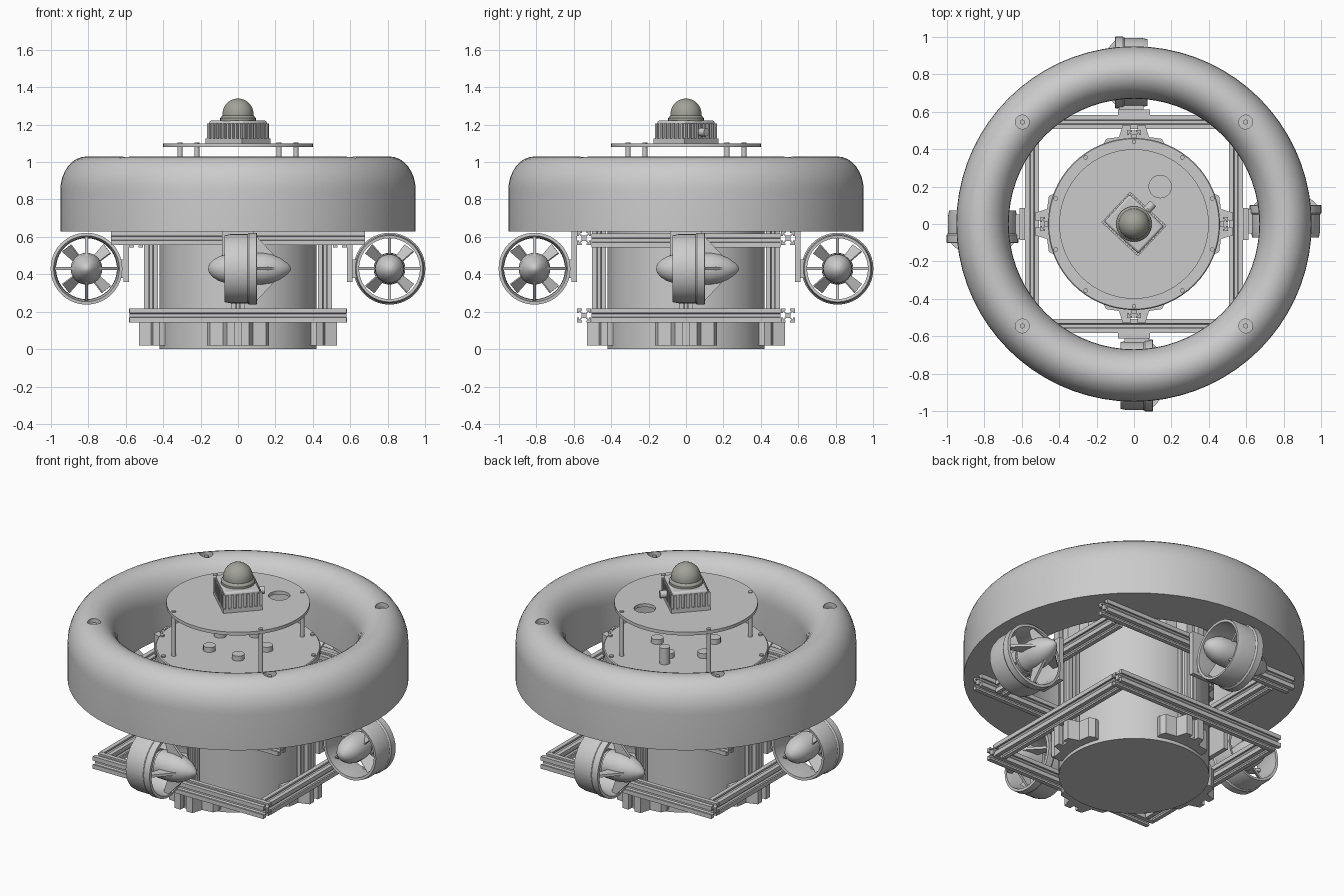
import bpy, bmesh
from math import pi, sin, cos, radians
from mathutils import Matrix, Vector

if "Cube" in bpy.data.objects:
    bpy.data.objects.remove(bpy.data.objects["Cube"])

I = Matrix.Identity(4)
T = lambda x, y, z: Matrix.Translation((x, y, z))
R = lambda deg, axis: Matrix.Rotation(radians(deg), 4, axis)


def finish(name, bm, M):
    bmesh.ops.recalc_face_normals(bm, faces=bm.faces)
    bm.transform(M)
    me = bpy.data.meshes.new(name)
    bm.to_mesh(me)
    bm.free()
    ob = bpy.data.objects.new(name, me)
    bpy.context.collection.objects.link(ob)
    return ob


def prism(name, pts, z0, z1, M=I):
    bm = bmesh.new()
    f = bm.faces.new([bm.verts.new((x, y, z0)) for x, y in pts])
    ext = bmesh.ops.extrude_face_region(bm, geom=[f])
    vs = [v for v in ext["geom"] if isinstance(v, bmesh.types.BMVert)]
    bmesh.ops.translate(bm, verts=vs, vec=(0, 0, z1 - z0))
    return finish(name, bm, M)


def box(name, x, y, z, M=I):
    return prism(name, [(x[0], y[0]), (x[1], y[0]), (x[1], y[1]), (x[0], y[1])], z[0], z[1], M)


def lathe(name, prof, M=I, segs=48, closed=False):
    """Revolve (radius, height) points about z; open profiles begin and end on the axis."""
    bm = bmesh.new()
    rings = []
    for r, z in prof:
        n = 1 if r < 1e-6 else segs
        rings.append([bm.verts.new((r * cos(2 * pi * i / segs), r * sin(2 * pi * i / segs), z)) for i in range(n)])
    pairs = list(zip(rings, rings[1:])) + ([(rings[-1], rings[0])] if closed else [])
    for a, b in pairs:
        for i in range(segs):
            j = (i + 1) % segs
            quad = [a[i % len(a)], a[j % len(a)], b[j % len(b)], b[i % len(b)]]
            bm.faces.new(list(dict.fromkeys(quad)))
    return finish(name, bm, M)


def rod(name, r, z0, z1, M=I, segs=16):
    return lathe(name, [(0, z0), (r, z0), (r, z1), (0, z1)], M, segs)


def around(ob, n=4):
    for k in range(1, n):
        c = ob.copy()
        c.rotation_euler.z = 2 * pi * k / n
        bpy.context.collection.objects.link(c)


def cut(ob, cutters):
    for c in cutters:
        m = ob.modifiers.new("cut", "BOOLEAN")
        m.operation, m.solver, m.object = "DIFFERENCE", "EXACT", c
    dg = bpy.context.evaluated_depsgraph_get()
    me = bpy.data.meshes.new_from_object(ob.evaluated_get(dg))
    ob.modifiers.clear()
    ob.data = me
    for c in cutters:
        bpy.data.objects.remove(c)


# Float ring: straight skirt, domed top, four bolt recesses
arc = [(0.81 + 0.14 * cos(a), 0.85 + 0.18 * sin(a)) for a in [pi * i / 16 for i in range(17)]]
ring = lathe("float_ring", [(0.95, 0.63)] + arc + [(0.67, 0.63)], segs=72, closed=True)
spots = [(sx * 0.597, sy * 0.545) for sx in (1, -1) for sy in (1, -1)]
cut(ring, [rod("recess_cutter", 0.038, 0.99, 1.1, T(x, y, 0), 12) for x, y in spots])
for x, y in spots:
    rod("float_bolt", 0.014, 0.98, 1.015, T(x, y, 0), 8)

# Central hull, lid flange and lid fittings
rod("hull", 0.42, 0, 0.8, segs=64)
lathe("lid", [(0, 0.79), (0.46, 0.79), (0.46, 0.825), (0.455, 0.83), (0, 0.83)], segs=64)
around(rod("lid_bolt", 0.012, 0.82, 0.84, R(18, 'Z') @ T(0.44, 0, 0), 8), 10)
rod("lid_pipe", 0.03, 0.83, 0.93, T(-0.03, 0.25, 0))
around(rod("lid_connector", 0.035, 0.83, 0.86, T(0.16, 0.05, 0)), 5)

# Top plate on four standoffs, with a cable hole
plate = rod("top_plate", 0.40, 1.08, 1.10, segs=64)
cut(plate, [rod("hole_cutter", 0.06, 1.0, 1.2, T(0.14, 0.2, 0), 32)])
around(rod("standoff", 0.013, 0.83, 1.105, T(0.31, -0.22, 0)))

# Slotted frame bars
h = 0.0375
side = [(h, -h), (h, -.012), (.027, -.012), (.027, -.022), (.014, -.009),
        (.014, .009), (.027, .022), (.027, .012), (h, .012)]
slot = []
for k in range(4):
    for x, y in side:
        v = R(90 * k, 'Z') @ Vector((x, y, 0))
        slot.append((v.x, v.y))
for s in (1, -1):
    for name, L, z, x_dir in (("lower_bar_x", 1.16, 0.18, True), ("lower_bar_y", 1.01, 0.18, False),
                              ("upper_bar_x", 1.36, 0.593, True), ("upper_bar_y", 1.01, 0.582, False)):
        M = T(0, s * 0.545, z) @ R(90, 'Y') if x_dir else T(s * 0.545, 0, z) @ R(90, 'X')
        prism(name, slot, -L / 2, L / 2, M)
around(prism("upright_bar", slot, 0.03, 0.80, T(0.465, 0, 0)))

# Clamp brackets that hug the hull around each upright
hug = [(0.42 * cos(radians(a)), 0.42 * sin(radians(a))) for a in range(22, -23, -4)]
clamp = hug + [(0.42, -0.165), (0.455, -0.15), (0.465, -0.08), (0.53, -0.06), (0.53, -0.02),
               (0.5, -0.02), (0.5, 0.02), (0.53, 0.02), (0.53, 0.06), (0.465, 0.08), (0.455, 0.15), (0.42, 0.165)]
around(prism("lower_clamp", clamp, 0.02, 0.142))
around(prism("upper_clamp", clamp, 0.66, 0.785))

# Thrusters: built at the front with the axis along +x, repeated on four sides
P = T(0, -0.81, 0.43) @ R(90, 'Y')
around(lathe("thruster_duct", [(.163, -.07), (.178, -.072), (.185, -.04), (.185, .05), (.192, .06),
                               (.192, .10), (.176, .102), (.165, .06)], P, 40, True))
around(lathe("thruster_body", [(0, -.16), (.022, -.155), (.045, -.135), (.064, -.105), (.076, -.07), (.079, -.02),
                               (.079, .03), (.072, .03), (.072, .045), (.083, .05), (.085, .13), (.077, .18),
                               (.058, .225), (.032, .262), (.012, .28), (0, .283)], P, 32))
for k in range(4):
    S = T(0, -0.81, 0.43) @ R(90 * k, 'X')
    around(prism("thruster_strut", [(.065, .172), (.10, .172), (.20, .065), (.10, .065)], -.008, .008, S @ R(90, 'X')))
    B = T(0, -0.81, 0.43) @ R(90 * k + 45, 'X') @ R(40, 'Z')
    around(prism("propeller_blade", [(-.03, .06), (.03, .06), (.05, .15), (-.04, .157)], -.004, .004,
                 B @ R(90, 'X')))

# Thruster mounting plates on the frame
around(box("mount_plate", (-.085, .085), (-.612, -.584), (.36, .63)))
around(box("mount_pad", (-.05, .08), (-.64, -.61), (.38, .48)))

# Finned sensor housing, turned on the plate
H = R(-43, 'Z')
core = [(-.125, -.1), (.125, -.1), (.125, .1), (-.125, .1)]
house = prism("sensor_housing", core, 1.10, 1.222, H)
bev = house.modifiers.new("bevel", "BEVEL")
bev.width, bev.segments = 0.012, 2
box("sensor_base", (-.133, .133), (-.112, .112), (1.10, 1.125), H)
for s in (1, -1):
    for i in range(9):
        x = -.116 + i * .029
        y = sorted((s * .095, s * .112))
        box("sensor_fin", (x - .007, x + .007), y, (1.12, 1.205), H)
    for i in range(7):
        y = -.09 + i * .03
        x = sorted((s * .12, s * .133))
        box("sensor_fin", x, (y - .007, y + .007), (1.12, 1.205), H)
rod("sensor_connector", 0.022, 0.10, 0.15, H @ T(0.0, 0, 1.16) @ R(-90, 'X'))

# Sensor dome
dome = lathe("sensor_dome", [(0, 1.215), (.095, 1.215), (.095, 1.235), (.083, 1.25)] +
             [(.083 * cos(a), 1.255 + .085 * sin(a)) for a in [pi * i / 20 for i in range(10)]] + [(0, 1.34)], segs=40)
mat = bpy.data.materials.new("dome_grey")
mat.diffuse_color = (0.36, 0.36, 0.32, 1)
mat.use_nodes = True
mat.node_tree.nodes["Principled BSDF"].inputs["Base Color"].default_value = mat.diffuse_color
dome.data.materials.append(mat)

# Smooth shading with sharp edges kept
bpy.ops.object.select_all(action='SELECT')
bpy.context.view_layer.objects.active = ring
bpy.ops.object.shade_smooth_by_angle(angle=radians(32))
